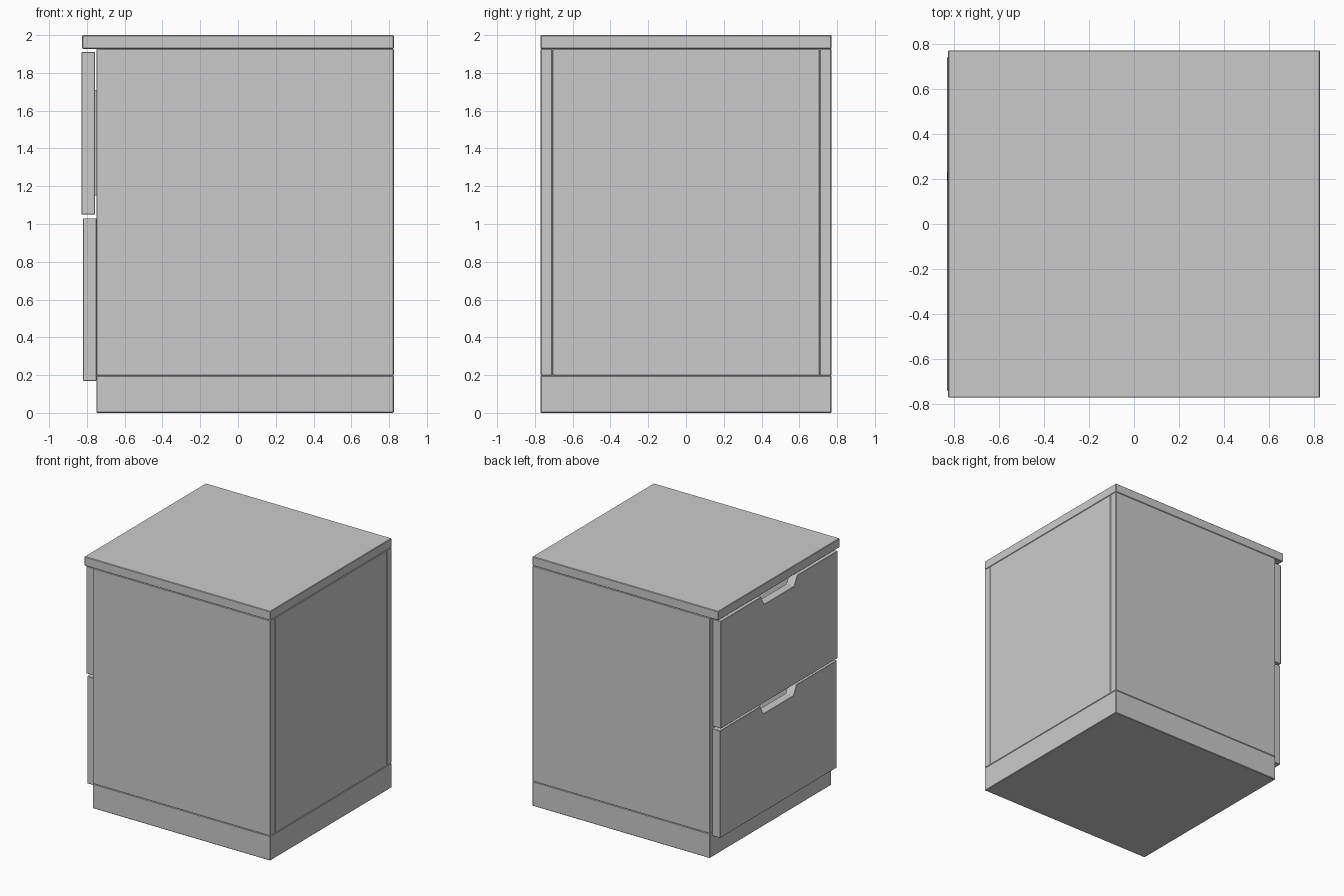
import bpy, bmesh

if "Cube" in bpy.data.objects:
    bpy.data.objects.remove(bpy.data.objects["Cube"])


def finish(name, bm, bevel=0.004):
    bmesh.ops.recalc_face_normals(bm, faces=bm.faces)
    me = bpy.data.meshes.new(name)
    bm.to_mesh(me)
    bm.free()
    ob = bpy.data.objects.new(name, me)
    bpy.context.collection.objects.link(ob)
    if bevel:
        m = ob.modifiers.new("edge_bevel", 'BEVEL')
        m.width = bevel
        m.segments = 1
    return ob


def box(name, x, y, z, bevel=0.004):
    bm = bmesh.new()
    bmesh.ops.create_cube(bm, size=1)
    for v in bm.verts:
        v.co = [(a + b) / 2 + c * (b - a) for (a, b), c in zip((x, y, z), v.co)]
    return finish(name, bm, bevel)


def drawer(name, x0, z0):
    # front panel with a trapezoid finger notch in its top edge
    x1, z1 = x0 + 0.071, z0 + 0.86
    half = [(0.74, z0), (0.74, z1), (0.23, z1), (0.19, z1 - 0.073)]
    outline = half + [(-y, z) for y, z in reversed(half)]
    bm = bmesh.new()
    face = bm.faces.new([bm.verts.new((x0, y, z)) for y, z in outline])
    ext = bmesh.ops.extrude_face_region(bm, geom=[face])
    for v in ext["geom"]:
        if isinstance(v, bmesh.types.BMVert):
            v.co.x = x1
    finish(name + "_front", bm, 0.002)
    # open tray behind the front
    a, b, xe = z0 + 0.10, z0 + 0.66, x1 + 1.38
    box(name + "_tray_floor", (x1, xe), (-0.65, 0.65), (a, a + 0.03), 0)
    for side, s in (("left", 1), ("right", -1)):
        box(f"{name}_tray_{side}", (x1, xe), sorted((s * 0.62, s * 0.65)), (a, b), 0)
    box(name + "_tray_back", (xe - 0.03, xe), (-0.62, 0.62), (a, b), 0)


# carcass
box("plinth", (-0.75, 0.825), (-0.77, 0.77), (0, 0.197))
for side, s in (("left", 1), ("right", -1)):
    box(f"{side}_side_panel", (-0.75, 0.825), sorted((s * 0.707, s * 0.77)), (0.197, 1.927))
box("back_panel", (0.76, 0.825), (-0.707, 0.707), (0.197, 1.927))
box("top_panel", (-0.825, 0.825), (-0.77, 0.77), (1.927, 2.0))

# drawers, the upper one a touch open
drawer("lower_drawer", -0.821, 0.17)
drawer("upper_drawer", -0.828, 1.05)
